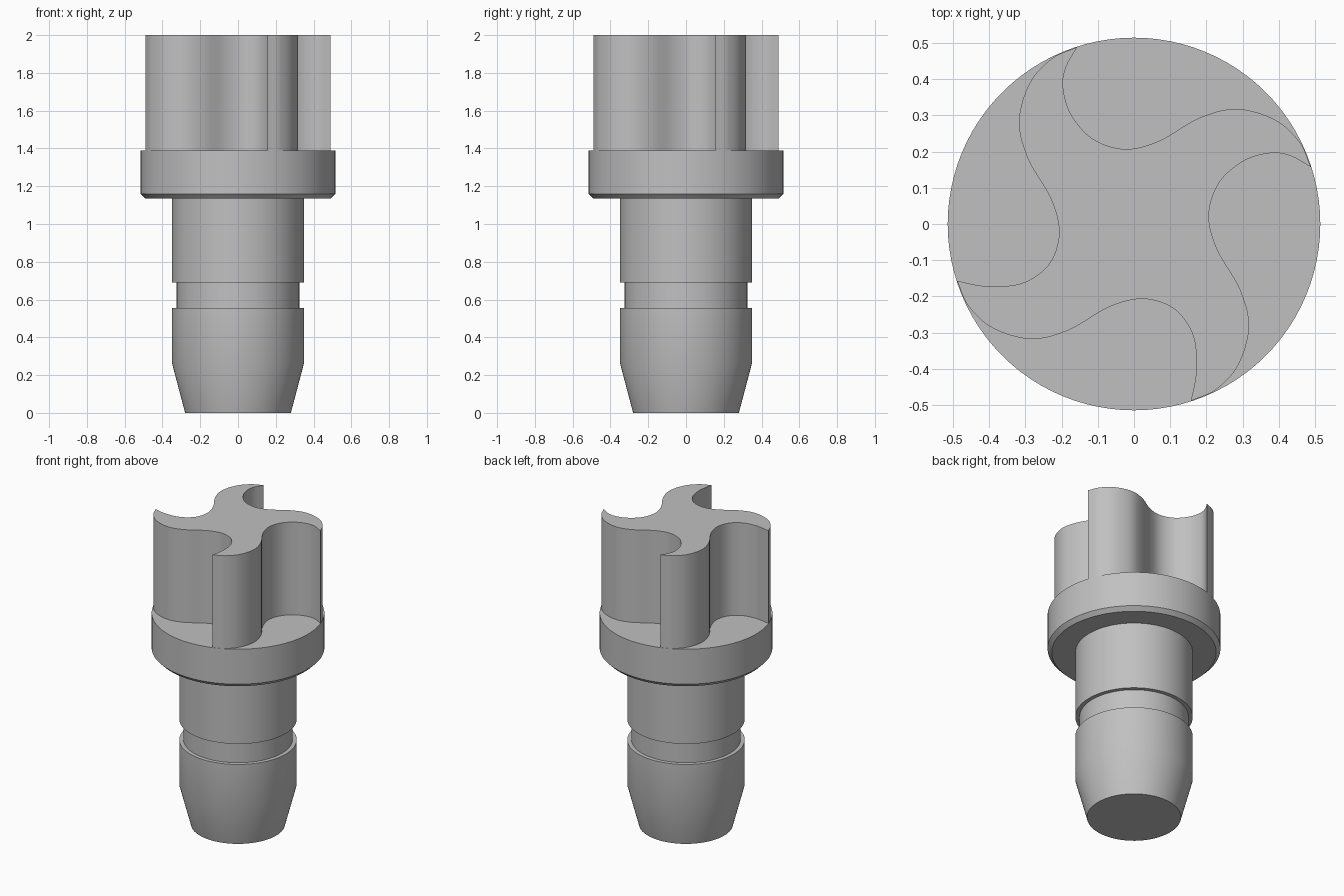
import bpy
import bmesh
from math import radians, cos, sin, tau
from mathutils import Vector, Matrix

cube = bpy.data.objects.get("Cube")
if cube:
    bpy.data.objects.remove(cube, do_unlink=True)

# Single plain grey
grey = bpy.data.materials.new("plain grey")
grey.use_nodes = True
colour = (0.53, 0.53, 0.53, 1)
grey.diffuse_color = colour
grey.node_tree.nodes["Principled BSDF"].inputs["Base Color"].default_value = colour


def finish(bm, name):
    bmesh.ops.recalc_face_normals(bm, faces=bm.faces)
    mesh = bpy.data.meshes.new(name)
    bm.to_mesh(mesh)
    bm.free()
    mesh.materials.append(grey)
    obj = bpy.data.objects.new(name, mesh)
    bpy.context.collection.objects.link(obj)
    bpy.ops.object.select_all(action='DESELECT')
    obj.select_set(True)
    bpy.context.view_layer.objects.active = obj
    bpy.ops.object.shade_smooth_by_angle(angle=radians(30))
    return obj


def lathe(name, profile, sides=96):
    """Turn a (radius, height) profile about z and cap both ends."""
    bm = bmesh.new()
    rings = [[bm.verts.new((r * cos(tau * i / sides), r * sin(tau * i / sides), z))
              for i in range(sides)] for r, z in profile]
    for low, high in zip(rings, rings[1:]):
        for i in range(sides):
            j = (i + 1) % sides
            bm.faces.new((low[i], low[j], high[j], high[i]))
    bm.faces.new(rings[0])
    bm.faces.new(rings[-1])
    return finish(bm, name)


def smooth_path(points, steps=8):
    """Catmull-Rom curve through the points, without the last point."""
    p = [Vector(q) for q in points]
    p = [2 * p[0] - p[1]] + p + [2 * p[-1] - p[-2]]
    path = []
    for a, b, c, d in zip(p, p[1:], p[2:], p[3:]):
        for k in range(steps):
            t = k / steps
            path.append(0.5 * (2 * b + (c - a) * t + (2 * a - 5 * b + 4 * c - d) * t ** 2
                               + (3 * b - a - 3 * c + d) * t ** 3))
    return path


# Tapered shaft with a retaining groove
lathe("shaft", [(0.28, 0), (0.35, 0.265), (0.35, 0.555), (0.325, 0.555),
                (0.325, 0.69), (0.35, 0.69), (0.35, 1.2)])

# Collar with a chamfered lower rim
lathe("collar", [(0.49, 1.135), (0.515, 1.16), (0.515, 1.39)])

# Four-armed swirl head: one S-shaped flank repeated by quarter turns
tip = (-0.157, 0.489)
flank_end = [(-0.025, 0.207), (0.07, 0.23), (0.18, 0.293), (0.284, 0.318),
             (0.39, 0.288), (0.458, 0.226), (0.489, 0.157)]
wide = [tip, (-0.188, 0.433), (-0.196, 0.378), (-0.175, 0.305), (-0.115, 0.236)]
narrow = [tip, (-0.169, 0.433), (-0.173, 0.375), (-0.16, 0.3), (-0.11, 0.234)]
outline = []
for turn, start in enumerate((wide, wide, narrow, narrow)):
    # clockwise order: back, left, front, right
    spin = Matrix.Rotation(-turn * tau / 4, 2)
    outline += [spin @ q for q in smooth_path(start + flank_end)]

bm = bmesh.new()
base = bm.faces.new([bm.verts.new((q.x, q.y, 1.385)) for q in outline])
top = bmesh.ops.extrude_face_region(bm, geom=[base], use_keep_orig=True)
bmesh.ops.translate(bm, vec=(0, 0, 0.615),
                    verts=[v for v in top["geom"] if isinstance(v, bmesh.types.BMVert)])
finish(bm, "swirl_head")
